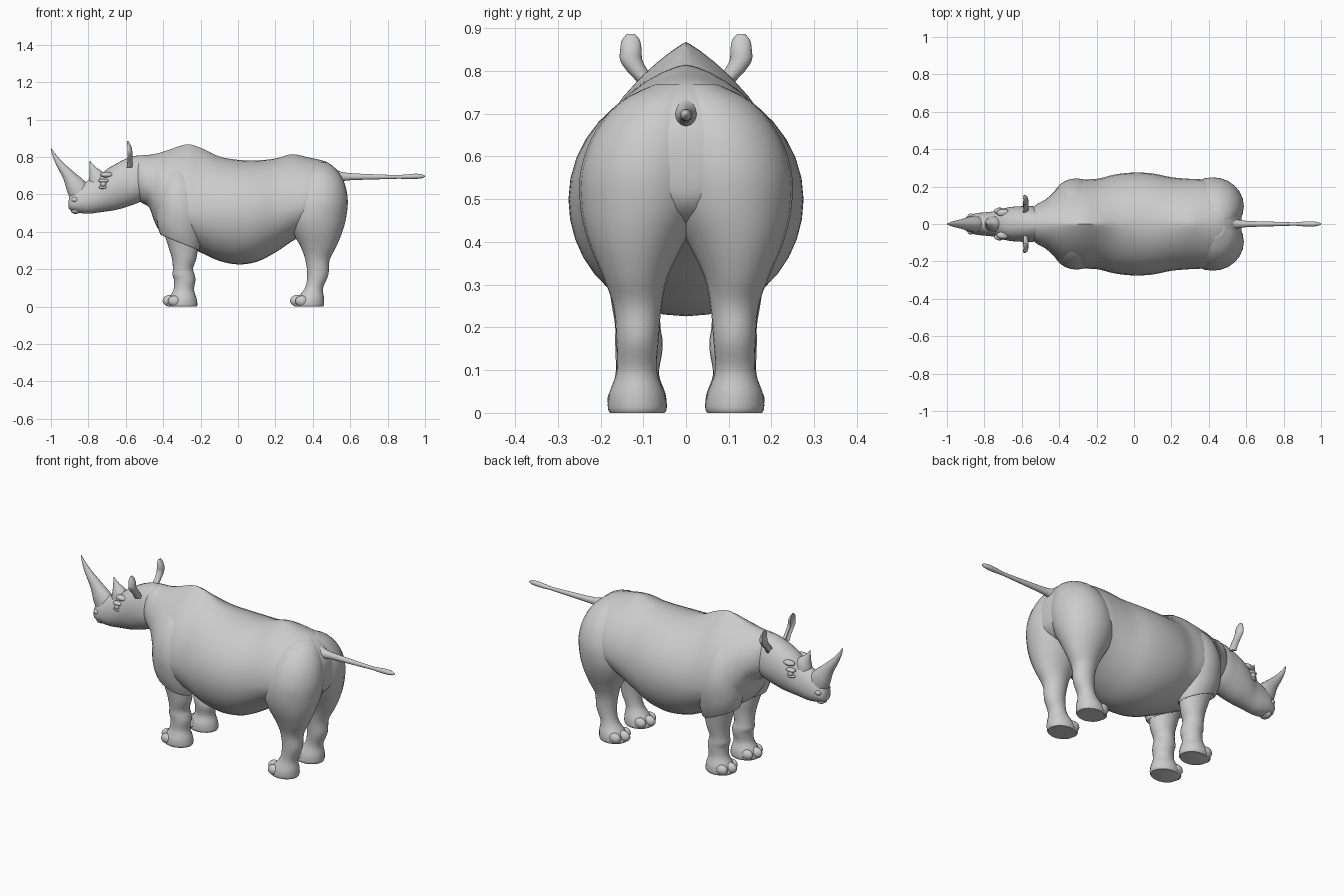
import bpy, bmesh
from math import sin, cos, pi
from mathutils import Matrix, Vector


def spline(rows, n=4):
    """Catmull-Rom interpolation of every column."""
    out = []
    for i in range(len(rows) - 1):
        p = [Vector(rows[max(0, min(len(rows) - 1, i + k))]) for k in (-1, 0, 1, 2)]
        for j in range(n):
            t = j / n
            out.append(0.5 * (2 * p[1] + (p[2] - p[0]) * t
                              + (2 * p[0] - 5 * p[1] + 4 * p[2] - p[3]) * t * t
                              + (3 * p[1] - p[0] - 3 * p[2] + p[3]) * t ** 3))
    return out + [Vector(rows[-1])]


def finish(name, bm, mirror=False):
    bmesh.ops.recalc_face_normals(bm, faces=bm.faces)
    me = bpy.data.meshes.new(name)
    bm.to_mesh(me)
    bm.free()
    ob = bpy.data.objects.new(name, me)
    bpy.context.collection.objects.link(ob)
    if mirror:
        m = ob.modifiers.new("mirror", 'MIRROR')
        m.use_axis = (False, True, False)
    bpy.ops.object.select_all(action='DESELECT')
    ob.select_set(True)
    bpy.context.view_layer.objects.active = ob
    bpy.ops.object.shade_smooth_by_angle(angle=0.8)
    return ob


def skin(name, rings, mirror=False):
    bm = bmesh.new()
    vs = [[bm.verts.new(p) for p in r] for r in rings]
    n = len(vs[0])
    for a, b in zip(vs, vs[1:]):
        for i in range(n):
            bm.faces.new((a[i], a[(i + 1) % n], b[(i + 1) % n], b[i]))
    bm.faces.new(vs[0])
    bm.faces.new(vs[-1])
    return finish(name, bm, mirror)


def trunk(name, rows, n=36):
    """Rows: x, z bottom, z widest, z top, half width, pinch of the upper half."""
    rings = []
    for x, zb, zm, zt, w, p in spline(rows):
        ring = []
        for k in range(n):
            a = 2 * pi * k / n
            c, s = cos(a), sin(a)
            e = p if s > 0 else 0.95
            y = w * abs(c) ** e * (1 if c > 0 else -1)
            ring.append((x, y, zm + s * ((zt - zm) if s > 0 else (zm - zb))))
        rings.append(ring)
    return skin(name, rings)


def column(name, rows, slant=0, dent=0, n=24):
    """Rows: z, x min, x max, y min, y max. Mirrored to the other side."""
    rings = []
    for z, x0, x1, y0, y1 in spline(rows):
        ring = []
        for k in range(n):
            c, s = cos(2 * pi * k / n), sin(2 * pi * k / n)
            x = (x0 + x1) / 2 + c * (x1 - x0) / 2
            if c < 0:
                x += dent * (x1 - x0) * c * c
            ring.append((x, (y0 + y1) / 2 + s * (y1 - y0) / 2, z - slant * c * (x1 - x0) / 2))
        rings.append(ring)
    return skin(name, rings, True)


def tube(name, rows, n=20):
    """Rows: x, z, radius sideways, radius in the side plane."""
    pts = spline(rows)
    rings = []
    for i, (x, z, ry, ru) in enumerate(pts):
        a, b = pts[max(i - 1, 0)], pts[min(i + 1, len(pts) - 1)]
        t = Vector((b[0] - a[0], b[1] - a[1])).normalized()
        rings.append([(x - t.y * ru * cos(2 * pi * k / n), ry * sin(2 * pi * k / n),
                       z + t.x * ru * cos(2 * pi * k / n)) for k in range(n)])
    return skin(name, rings)


def blobs(name, items, mirror=True):
    """Ellipsoids: x, y, z, and three radii."""
    bm = bmesh.new()
    for x, y, z, a, b, c in items:
        bmesh.ops.create_uvsphere(bm, u_segments=16, v_segments=10, radius=1,
                                  matrix=Matrix.Translation((x, y, z)) @ Matrix.Diagonal((a, b, c, 1)))
    return finish(name, bm, mirror)


# Neck, barrel and rump
trunk("body", [
    (-.57, .62, .68, .775, .06, 1), (-.52, .56, .67, .808, .105, 1.1),
    (-.475, .53, .64, .812, .13, 1.2), (-.445, .45, .60, .817, .155, 1.3),
    (-.41, .395, .56, .825, .19, 1.4), (-.36, .37, .53, .842, .222, 1.6),
    (-.27, .325, .51, .868, .237, 1.8), (-.19, .285, .50, .845, .243, 1.7),
    (-.1, .245, .50, .803, .265, 1.35), (0, .226, .50, .785, .275, 1.15),
    (.1, .24, .50, .782, .27, 1.1), (.2, .29, .51, .792, .25, 1.2),
    (.29, .35, .53, .815, .242, 1.4), (.38, .40, .55, .797, .235, 1.25),
    (.47, .43, .57, .775, .20, 1.1), (.53, .46, .58, .73, .15, 1),
    (.565, .50, .59, .67, .09, 1), (.575, .55, .59, .62, .04, 1)])

# Head from upper lip to the back of the skull
trunk("head", [
    (-.905, .535, .55, .57, .018, 1), (-.893, .515, .55, .605, .04, 1),
    (-.85, .502, .56, .645, .056, 1), (-.80, .497, .57, .675, .062, 1),
    (-.75, .503, .59, .695, .068, 1), (-.70, .51, .62, .735, .083, .9),
    (-.65, .518, .64, .765, .092, .9), (-.60, .532, .65, .79, .095, .95),
    (-.54, .553, .66, .808, .095, 1), (-.48, .58, .67, .80, .08, 1)])
blobs("lips", [(-.885, 0, .535, .022, .035, .022), (-.868, 0, .512, .025, .034, .016)], False)
blobs("nostrils", [(-.872, .042, .572, .018, .014, .014)])
blobs("eyes", [(-.72, .075, .655, .016, .014, .014)])
blobs("eyelids", [(-.718, .069, .673, .03, .018, .011), (-.718, .069, .638, .026, .016, .009),
                  (-.70, .06, .705, .035, .02, .015)])

# Horns
tube("front_horn", [(-.84, .60, .045, .062), (-.868, .645, .042, .054), (-.905, .70, .03, .034),
                    (-.95, .758, .019, .020), (-.983, .81, .009, .010), (-1, .848, .001, .001)])
tube("rear_horn", [(-.745, .66, .045, .055), (-.758, .70, .036, .042), (-.775, .735, .018, .02),
                   (-.792, .779, .001, .001)])

# Ears: a narrow stalk opening into a cupped leaf
column("ears", [
    (.745, -.615, -.565, .05, .095), (.775, -.61, -.565, .068, .115), (.80, -.608, -.565, .088, .138),
    (.825, -.61, -.565, .102, .154), (.85, -.607, -.568, .104, .154),
    (.872, -.602, -.578, .108, .15), (.887, -.597, -.587, .12, .138)], dent=.6)

# Front legs and the shoulder folds that overlap them
column("front_legs", [
    (0, -.375, -.222, .05, .178), (.012, -.383, -.217, .045, .183), (.045, -.37, -.222, .048, .18),
    (.09, -.345, -.235, .063, .165), (.14, -.342, -.228, .056, .165), (.17, -.35, -.232, .055, .166),
    (.205, -.348, -.24, .06, .166), (.26, -.354, -.222, .06, .175), (.33, -.375, -.212, .055, .185),
    (.42, -.40, -.20, .05, .20), (.5, -.39, -.21, .06, .19)])
column("shoulders", [
    (.385, -.38, -.22, .06, .185), (.345, -.405, -.213, .045, .20), (.355, -.42, -.205, .035, .21),
    (.42, -.435, -.195, .02, .232), (.52, -.43, -.185, .02, .244), (.62, -.41, -.19, .02, .222),
    (.71, -.37, -.21, .01, .165), (.76, -.33, -.25, .01, .08)], slant=.4)

# Hind legs running up into the haunches
column("hind_legs", [
    (0, .305, .455, .05, .178), (.012, .298, .46, .045, .183), (.045, .315, .46, .05, .18),
    (.10, .358, .455, .068, .162), (.17, .37, .483, .064, .163), (.25, .36, .49, .057, .17),
    (.32, .335, .525, .042, .195), (.40, .29, .558, .003, .228), (.48, .258, .579, -.04, .247),
    (.57, .262, .587, -.06, .246), (.66, .295, .57, -.06, .212), (.73, .34, .53, -.05, .15),
    (.77, .39, .48, -.03, .07)])

# Three toes on every foot
for name, x in (("front_toes", -.363), ("hind_toes", .318)):
    blobs(name, [(x, .115, .032, .04, .026, .031), (x + .024, .07, .03, .036, .024, .029),
                 (x + .024, .16, .03, .036, .024, .029)])

# Tail held straight back with a tuft
tube("tail", [(.50, .70, .04, .045), (.545, .695, .026, .028), (.60, .695, .017, .019),
              (.72, .694, .013, .014), (.85, .694, .009, .01), (.90, .695, .012, .012),
              (.95, .697, .014, .014), (.985, .697, .009, .01), (1, .697, .002, .002)])
